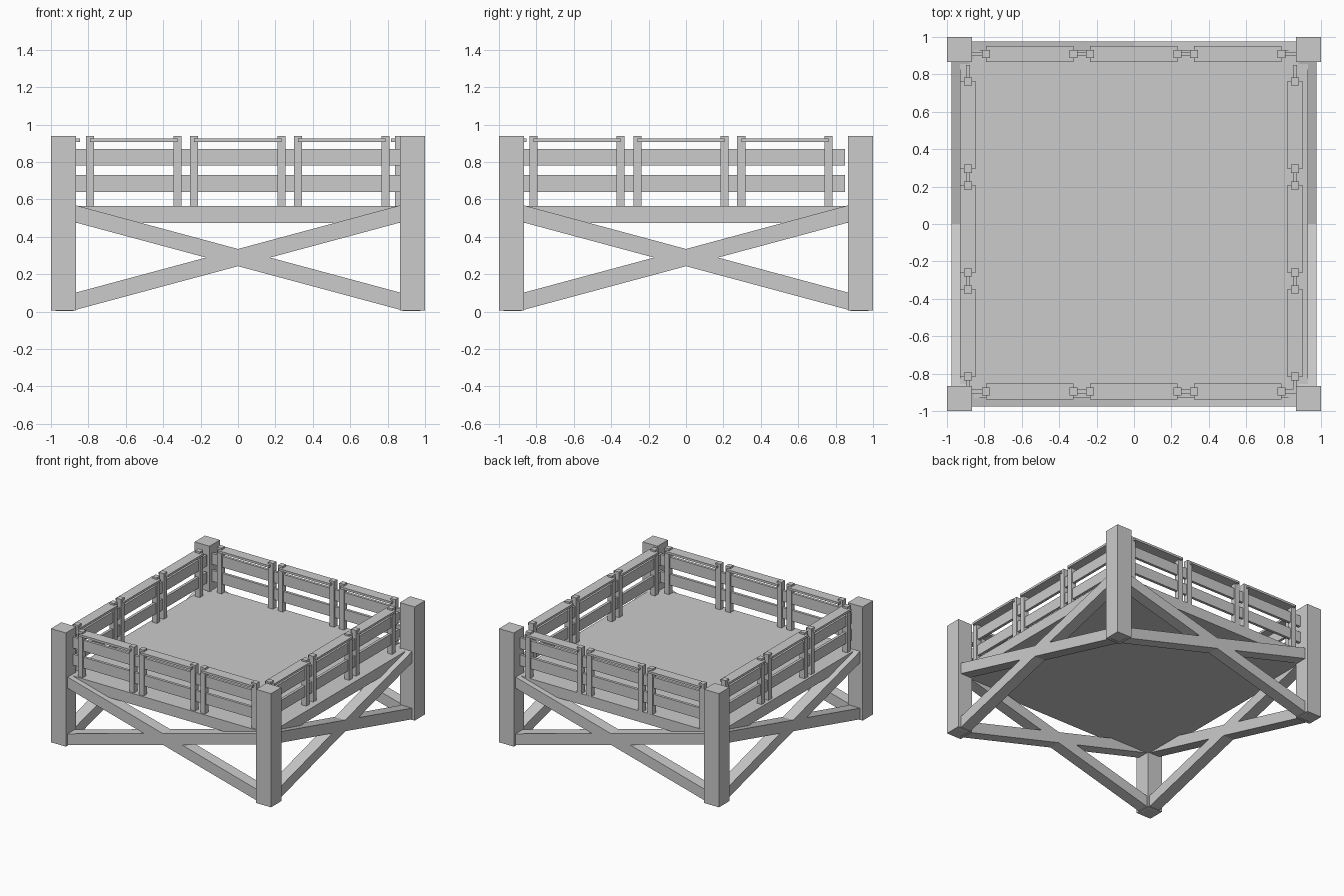
import bpy, bmesh
from mathutils import Matrix

if "Cube" in bpy.data.objects:
    bpy.data.objects.remove(bpy.data.objects["Cube"])


def mesh_object(name, bm):
    bmesh.ops.recalc_face_normals(bm, faces=bm.faces)
    me = bpy.data.meshes.new(name)
    bm.to_mesh(me)
    bm.free()
    ob = bpy.data.objects.new(name, me)
    bpy.context.collection.objects.link(ob)
    return ob


def box(name, x, y, z):
    """Box from (min, max) ranges on each axis."""
    bm = bmesh.new()
    size = [r[1] - r[0] for r in (x, y, z)]
    mid = [(r[0] + r[1]) / 2 for r in (x, y, z)]
    bmesh.ops.create_cube(bm, size=1, matrix=Matrix.Translation(mid) @ Matrix.Diagonal((*size, 1)))
    return mesh_object(name, bm)


def side_box(name, along_y, run, across, z):
    """Box running along x or along y."""
    return box(name, across, run, z) if along_y else box(name, run, across, z)


def around(c, width):
    return (c - width / 2, c + width / 2)


def brace(name, along_y, offset, rise):
    """Sheared beam with vertical ends, rising towards + or - of its axis."""
    ob = side_box(name, along_y, (-0.89, 0.89), around(offset, 0.095), (0.243, 0.335))
    axis = 1 if along_y else 0
    for v in ob.data.vertices:
        v.co.z += v.co[axis] * 0.269 * rise


# corner posts
for sx in (-1, 1):
    for sy in (-1, 1):
        box("corner_post", around(sx * 0.9325, 0.135), around(sy * 0.9325, 0.135), (0.006, 0.94))

# deck
box("deck", (-0.93, 0.93), (-0.93, 0.93), (0.475, 0.565))

# crossed braces on all four sides
for along_y in (False, True):
    for offset in (-0.928, 0.928):
        for rise in (-1, 1):
            brace("cross_brace", along_y, offset, rise)

# railings: side name, direction, cross position, centre of the run
for side, along_y, offset, mid in (("front", False, -0.895, -0.002), ("back", False, 0.908, -0.002),
                                   ("left", True, -0.888, -0.027), ("right", True, 0.86, -0.027)):
    # horizontal planks
    for z in ((0.64, 0.73), (0.78, 0.87)):
        side_box(side + "_plank", along_y, around(mid, 1.755), around(offset, 0.022), z)
    # three panels of two uprights and a flat cap
    for i in (-1, 0, 1):
        c = mid + i * 0.556
        for s in (-1, 1):
            side_box(side + "_upright", along_y, around(c + s * 0.2335, 0.043),
                     around(offset, 0.043), (0.56, 0.94))
        side_box(side + "_rail_cap", along_y, around(c, 0.467), around(offset, 0.086), (0.907, 0.925))
